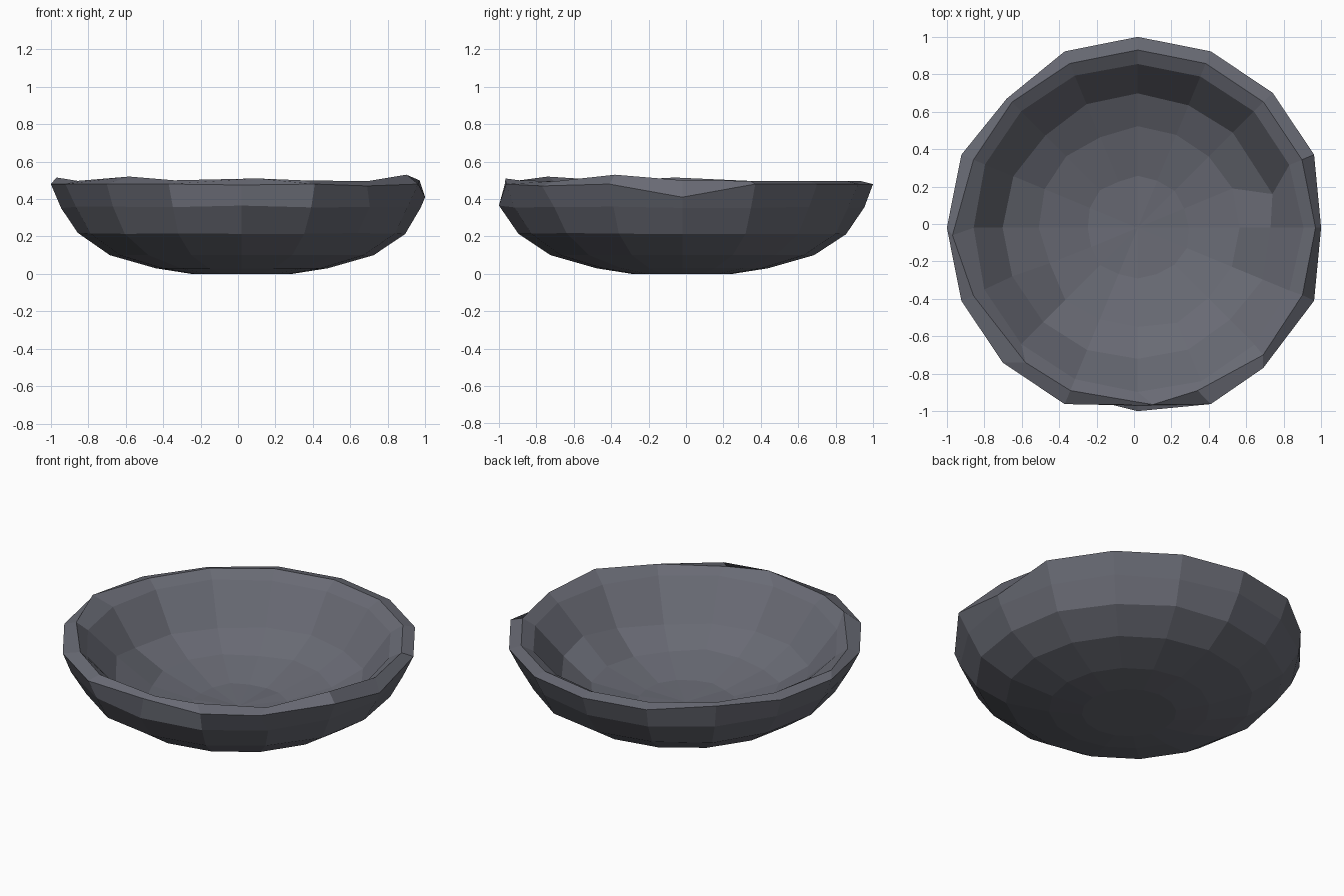
import bpy, bmesh, math, random

if "Cube" in bpy.data.objects:
    bpy.data.objects.remove(bpy.data.objects["Cube"])

random.seed(4)
SIDES = 16
CX, CY = 0.02, -0.02

# (radius, height, jitter): outside bottom -> rim -> inside floor
profile = [
    (0.27, 0.00, 0.0), (0.46, 0.03, 0.0), (0.705, 0.10, 0.0), (0.88, 0.215, 0.008),
    (0.965, 0.355, 0.01), (1.02, 0.48, 0.0), (0.95, 0.497, 0.0),
    (0.88, 0.455, 0.008), (0.71, 0.24, 0.015), (0.535, 0.14, 0.015), (0.275, 0.075, 0.01),
]
# Dents and bumps: (ring, side) -> (x, y, z)
dents = {
    (5, 0): (1.00, -0.02, 0.41), (5, 12): (0.02, -0.97, 0.475), (4, 12): (0.02, -1.0, 0.365),
    (5, 14): (0.69, -0.77, 0.47), (5, 6): (-0.68, 0.67, 0.49),
    (6, 15): (0.90, -0.38, 0.53), (6, 8): (-0.97, -0.06, 0.515), (6, 10): (-0.58, -0.74, 0.52),
    (6, 12): (0.10, -0.965, 0.51), (6, 13): (0.34, -0.89, 0.50), (6, 11): (-0.34, -0.89, 0.50),
    (6, 14): (0.69, -0.70, 0.495), (6, 0): (0.97, -0.02, 0.50),
    (7, 9): (-0.80, -0.35, 0.45), (8, 9): (-0.65, -0.28, 0.30), (9, 9): (-0.45, -0.21, 0.14),
    (8, 0): (0.73, -0.02, 0.29), (8, 1): (0.74, 0.16, 0.23),
}

# Hand-hammered bowl as one closed revolved shell
bm = bmesh.new()
rings = []
for k, (r, z, j) in enumerate(profile):
    ring = []
    for i in range(SIDES):
        a = 2 * math.pi * i / SIDES
        rr = r + random.uniform(-j, j)
        p = (CX + rr * math.cos(a), CY + rr * math.sin(a), z + random.uniform(-j, j) * 0.5)
        ring.append(bm.verts.new(dents.get((k, i), p)))
    rings.append(ring)
for a, b in zip(rings, rings[1:]):
    for i in range(SIDES):
        n = (i + 1) % SIDES
        bm.faces.new((a[i], a[n], b[n], b[i]))
bm.faces.new(rings[0][::-1])

# Inside floor fan
centre = bm.verts.new((CX, CY, 0.065))
for i in range(SIDES):
    bm.faces.new((rings[-1][i], rings[-1][(i + 1) % SIDES], centre))
bmesh.ops.recalc_face_normals(bm, faces=bm.faces[:])

mesh = bpy.data.meshes.new("bowl")
bm.to_mesh(mesh)
bm.free()
mat = bpy.data.materials.new("dark slate grey")
mat.diffuse_color = (0.14, 0.145, 0.175, 1)
mat.use_nodes = True
mat.node_tree.nodes["Principled BSDF"].inputs["Base Color"].default_value = mat.diffuse_color
mesh.materials.append(mat)
bowl = bpy.data.objects.new("bowl", mesh)
bpy.context.collection.objects.link(bowl)
